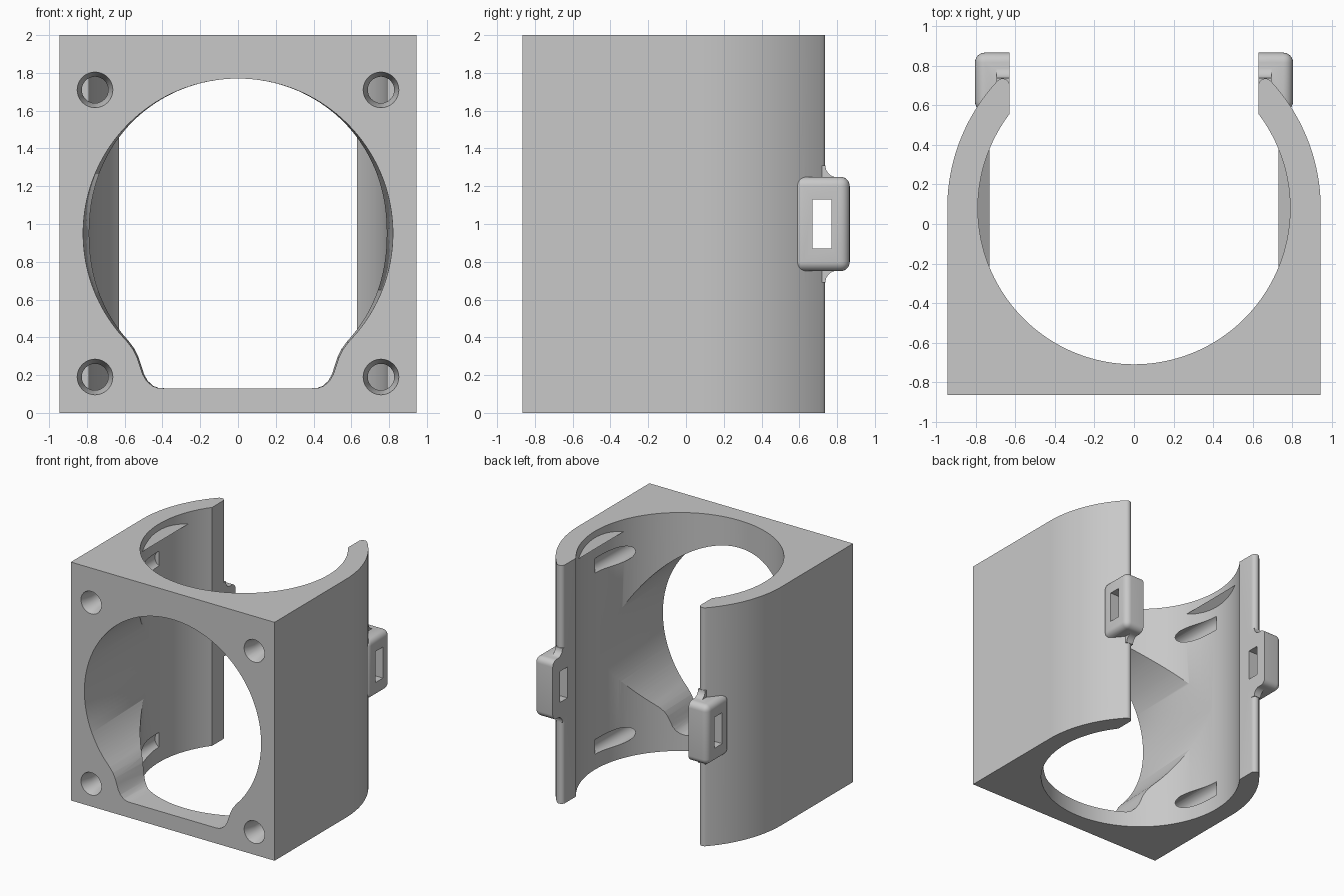
import bpy, bmesh
from math import sin, cos, pi, radians, sqrt, atan2

cube = bpy.data.objects.get("Cube")
if cube:
    bpy.data.objects.remove(cube)

FRONT, CY = -0.865, 0.08        # front plane, axis of the bore
R_OUT, R_IN, GAP = 0.945, 0.79, 0.63

grey = bpy.data.materials.new("light_grey_plastic")
grey.use_nodes = True
grey.diffuse_color = (0.58, 0.58, 0.58, 1)
grey.node_tree.nodes["Principled BSDF"].inputs["Base Color"].default_value = (0.58, 0.58, 0.58, 1)


def loft(name, rings):
    """Solid through matching rings of 3D points, capped at both ends."""
    bm = bmesh.new()
    loops = [[bm.verts.new(p) for p in ring] for ring in rings]
    n = len(loops[0])
    for a, b in zip(loops, loops[1:]):
        for i in range(n):
            j = (i + 1) % n
            bm.faces.new((a[i], a[j], b[j], b[i]))
    bm.faces.new(loops[0][::-1])
    bm.faces.new(loops[-1])
    bmesh.ops.recalc_face_normals(bm, faces=bm.faces)
    mesh = bpy.data.meshes.new(name)
    bm.to_mesh(mesh)
    bm.free()
    mesh.materials.append(grey)
    ob = bpy.data.objects.new(name, mesh)
    bpy.context.collection.objects.link(ob)
    return ob


def arc(cx, cy, r, a0, a1, n):
    return [(cx + r * cos(radians(a0 + (a1 - a0) * i / n)),
             cy + r * sin(radians(a0 + (a1 - a0) * i / n))) for i in range(n + 1)]


def box(name, x0, x1, y0, y1, z0, z1):
    flat = [(x0, y0), (x1, y0), (x1, y1), (x0, y1)]
    return loft(name, [[(x, y, z) for x, y in flat] for z in (z0, z1)])


def apply_modifier(ob, mod):
    bpy.ops.object.select_all(action='DESELECT')
    bpy.context.view_layer.objects.active = ob
    ob.select_set(True)
    bpy.ops.object.modifier_apply(modifier=mod.name)


def combine(ob, tool, operation):
    mod = ob.modifiers.new("combine", 'BOOLEAN')
    mod.operation, mod.solver, mod.object = operation, 'EXACT', tool
    apply_modifier(ob, mod)
    bpy.data.objects.remove(tool)


# Housing: square front, round back, open between two tips
tip = 0.035
ring_r = R_OUT - tip
tip_x = GAP + tip
tip_y = CY + sqrt(ring_r ** 2 - tip_x ** 2)
a_tip = atan2(tip_y - CY, tip_x) * 180 / pi
a_in = atan2(sqrt(R_IN ** 2 - GAP ** 2), GAP) * 180 / pi
half = [(R_OUT, FRONT)] + arc(0, CY, R_OUT, 0, a_tip, 28)
half += arc(tip_x, tip_y, tip, a_tip, 180, 8)[1:]
half += arc(0, CY, R_IN, a_in, -90, 64)
outline = half + [(-x, y) for x, y in half[-2::-1]]
housing = loft("fan_housing", [[(x, y, z) for x, y in outline] for z in (0, 2)])

# Front duct: circle blended into a wide flat notch, narrowing inward
duct = arc(0, 0.95, 0.82, 90, -40, 56)
duct += [(0.585, 0.375), (0.555, 0.335), (0.535, 0.295), (0.52, 0.25), (0.505, 0.205),
         (0.485, 0.17), (0.455, 0.143), (0.425, 0.132), (0.39, 0.13)]
duct += [(-x, z) for x, z in duct[:0:-1]]
rings = []
for y in (FRONT - 0.03, CY):
    s = 1 - 0.042 * (y - FRONT) / (CY - FRONT)
    rings.append([(x * s, y, z) for x, z in duct])
combine(housing, loft("duct_cutter", rings), 'DIFFERENCE')

for side in (-1, 1):
    # Snap ridge near the top of the bore
    peak = [(0.73, 1.9), (0.85, 1.99), (0.85, 1.81)]
    combine(housing, loft("snap_ridge", [[(side * x, y, z) for x, z in peak]
                                         for y in (-0.26, 0.43)]), 'UNION')

    # Strap lug with rounded edges, square on the inner face
    lug = box("strap_lug", *sorted((side * GAP, side * 0.805)), 0.57, 0.867, 0.75, 1.25)
    bev = lug.data.attributes.new("bevel_weight_edge", 'FLOAT', 'EDGE')
    for e in lug.data.edges:
        a, b = (lug.data.vertices[v].co for v in e.vertices)
        inner = all(abs(p.x) < GAP + 0.01 for p in (a, b))
        bev.data[e.index].value = 0.0 if inner else 1.0
    mod = lug.modifiers.new("round", 'BEVEL')
    mod.limit_method, mod.width, mod.segments = 'WEIGHT', 0.05, 6
    apply_modifier(lug, mod)
    combine(housing, lug, 'UNION')

    # Curved webs above and below the lug
    web = arc(0.8, 1.31, 0.062, 180, 270, 8) + arc(0.8, 0.69, 0.062, 90, 180, 8)
    web += [(0.66, 0.69), (0.66, 1.31)]
    combine(housing, loft("lug_web", [[(side * x, y, z) for y, z in web]
                                      for x in (GAP, 0.695)]), 'UNION')

    # Strap slot
    combine(housing, box("slot_cutter", *sorted((side * 0.5, side * 0.9)),
                         0.67, 0.77, 0.87, 1.13), 'DIFFERENCE')

    # Tapered blind screw holes that break into the bore
    for z in (0.19, 1.71):
        rings = [[(x, y, h) for x, h in arc(side * 0.757, z, r, 0, 348.75, 31)]
                 for y, r in ((FRONT - 0.01, 0.097), (FRONT + 0.1, 0.07), (CY, 0.07))]
        combine(housing, loft("screw_cutter", rings), 'DIFFERENCE')

bpy.ops.object.select_all(action='DESELECT')
bpy.context.view_layer.objects.active = housing
housing.select_set(True)
bpy.ops.object.shade_smooth_by_angle(angle=radians(30))
